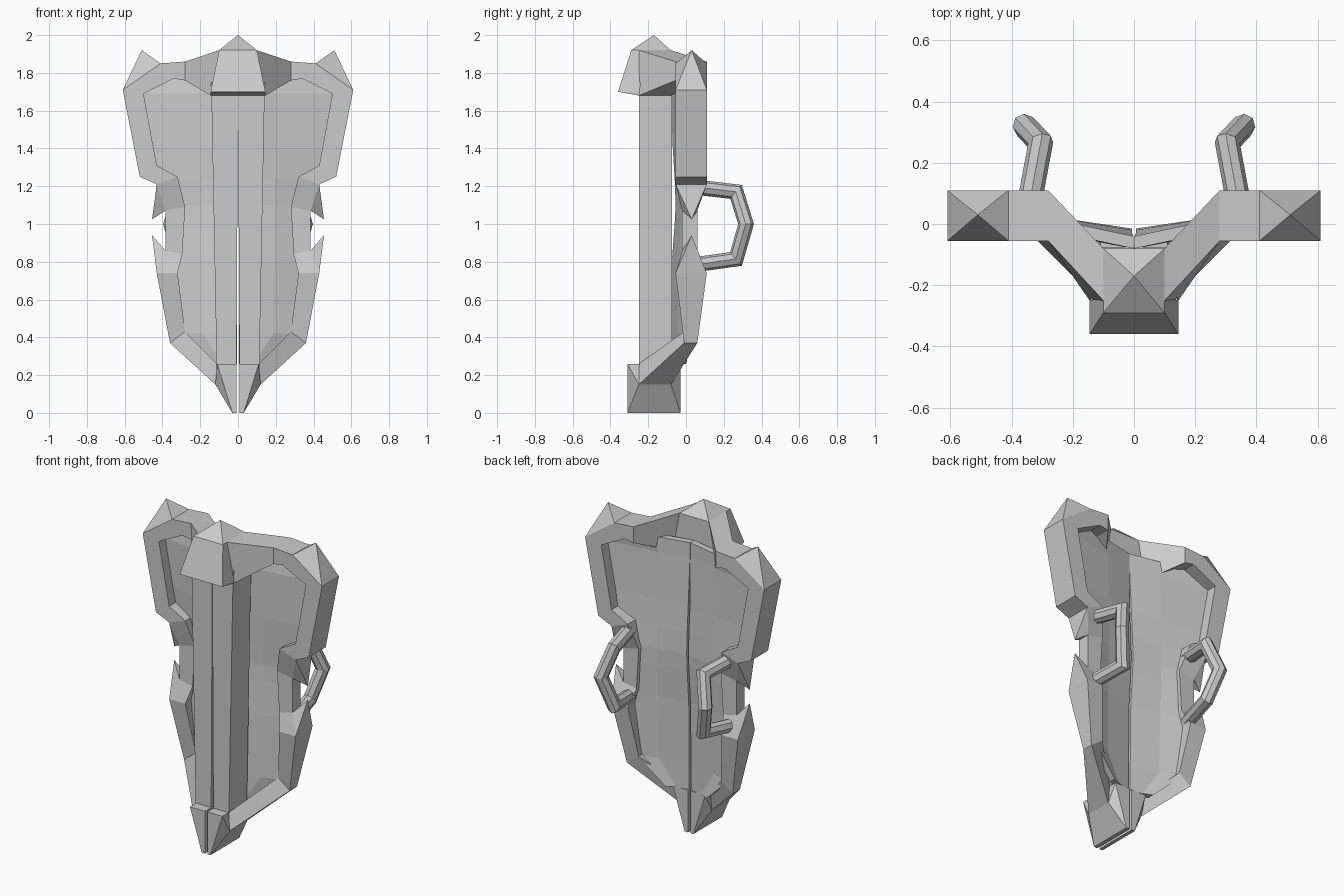
import bpy, bmesh
from mathutils import Vector

if "Cube" in bpy.data.objects:
    bpy.data.objects.remove(bpy.data.objects["Cube"])


def finish(bm, name, mirror=True):
    bmesh.ops.recalc_face_normals(bm, faces=bm.faces)
    me = bpy.data.meshes.new(name)
    bm.to_mesh(me)
    bm.free()
    ob = bpy.data.objects.new(name, me)
    bpy.context.collection.objects.link(ob)
    if mirror:
        ob.modifiers.new("Mirror", "MIRROR")
        ob.modifiers["Mirror"].use_clip = False
        ob.modifiers["Mirror"].use_mirror_merge = False
    return ob


def hull(name, pts, mirror=True):
    bm = bmesh.new()
    for p in pts:
        bm.verts.new(p)
    res = bmesh.ops.convex_hull(bm, input=bm.verts)
    junk = [v for v in res["geom_interior"] if isinstance(v, bmesh.types.BMVert)]
    bmesh.ops.delete(bm, geom=junk, context="VERTS")
    bmesh.ops.dissolve_limit(bm, angle_limit=0.01, verts=bm.verts, edges=bm.edges)
    return finish(bm, name, mirror)


# rim: stations of outer x,z / inner x,z / front y, back y
stations = [
    (.10, 1.92, .145, 1.68, -.25, -.08),
    (.28, 1.86, .28, 1.76, -.055, .11),
    (.41, 1.85, .34, 1.77, -.055, .11),
    (.61, 1.71, .50, 1.69, -.055, .11),
    (.52, 1.25, .43, 1.31, -.055, .11),
    (.43, 1.21, .32, 1.25, -.055, .11),
    (.385, 1.07, .28, 1.09, -.02, .06),
    (.385, .86, .295, .84, -.02, .06),
    (.43, .74, .32, .74, -.055, .11),
    (.36, .37, .28, .43, -.01, .06),
    (.12, .15, .11, .26, -.25, -.08),
]
# pointed horns grow from these rim segments
spikes = {2: (.51, .03, 1.92), 5: (.455, .03, 1.025), 7: (.455, .03, .94)}
bm = bmesh.new()
rings = [[bm.verts.new(p) for p in ((ox, f, oz), (ox, b, oz), (ix, b, iz), (ix, f, iz))]
         for ox, oz, ix, iz, f, b in stations]
bm.faces.new(rings[0])
bm.faces.new(rings[-1])
for i, (a, b) in enumerate(zip(rings, rings[1:])):
    for k in range(4):
        quad = [a[k], a[(k + 1) % 4], b[(k + 1) % 4], b[k]]
        if k == 0 and i in spikes:
            tip = bm.verts.new(spikes[i])
            for j in range(4):
                bm.faces.new((quad[j], quad[(j + 1) % 4], tip))
        else:
            bm.faces.new(quad)
finish(bm, "rim")

# top cap with hood over the ridge
hull("top_cap", [(0, -.17, 2.0)] + [(s * x, y, z) for s in (-1, 1) for x, y, z in (
    (.10, -.29, 1.92), (.10, -.25, 1.92), (.10, -.08, 1.92), (.145, -.36, 1.70),
    (.145, -.25, 1.68), (.145, -.08, 1.70))], mirror=False)

# central ridge halves, split by a narrow gap that opens downwards
hull("ridge", [(x, y, z) for y in (-.25, -.075) for x, z in (
    (0, 1.75), (.142, 1.75), (.001, 1.53), (.008, .2), (.112, .2))])

# bottom point
hull("bottom_tip", [(x, y, z) for y in (-.31, -.03) for x, z in (
    (.008, .26), (.11, .26), (.03, 0), (.008, 0))]
    + [(.12, -.25, .15), (.12, -.08, .15)])

# back panels: z, inner y, outer x, outer y
rows = [(1.78, -.06, .40, .03), (1.69, -.06, .53, .03), (1.40, -.05, .48, .03),
        (1.24, -.04, .40, .03), (1.10, -.035, .33, .03), (1.0, -.04, .33, .03),
        (.80, -.055, .35, .03), (.42, -.06, .31, .02), (.26, -.06, .14, -.02)]
bm = bmesh.new()
grid = []
for z, yi, xo, yo in rows:
    xi = .006 if z < 1.5 else .001
    pts = [(xi, yi), (min(.19, xo * .6), (yi + yo) / 2 - .005), (xo, yo)]
    grid.append([[bm.verts.new((x, y + d, z)) for x, y in pts] for d in (-.02, .02)])
for a, b in zip(grid, grid[1:]):
    for s in (0, 1):
        for k in (0, 1):
            bm.faces.new((a[s][k], a[s][k + 1], b[s][k + 1], b[s][k]))
    for k in (0, 2):
        bm.faces.new((a[0][k], a[1][k], b[1][k], b[0][k]))
for r in (grid[0], grid[-1]):
    for k in (0, 1):
        bm.faces.new((r[0][k], r[0][k + 1], r[1][k + 1], r[1][k]))
finish(bm, "panel")

# octagonal grip handles, swept with mitred corners
path = [Vector(p) for p in ((.345, .05, 1.195), (.305, .265, 1.17), (.355, .318, 1.0),
                            (.305, .265, .815), (.345, .05, .785))]
bm = bmesh.new()
first = (path[1] - path[0]).normalized()
ring = bmesh.ops.create_circle(bm, segments=8, radius=.04)["verts"]
rot = first.to_track_quat("Z", "Y")
for v in ring:
    v.co = rot @ v.co + path[0]
loops = [ring]
for i in range(1, len(path)):
    d = (path[i] - path[i - 1]).normalized()
    n = d if i == len(path) - 1 else (d + (path[i + 1] - path[i]).normalized()).normalized()
    loops.append([bm.verts.new(v.co + d * ((path[i] - v.co).dot(n) / d.dot(n)))
                  for v in loops[-1]])
for a, b in zip(loops, loops[1:]):
    for k in range(8):
        bm.faces.new((a[k], a[(k + 1) % 8], b[(k + 1) % 8], b[k]))
bm.faces.new(loops[0])
bm.faces.new(loops[-1])
finish(bm, "handle")
